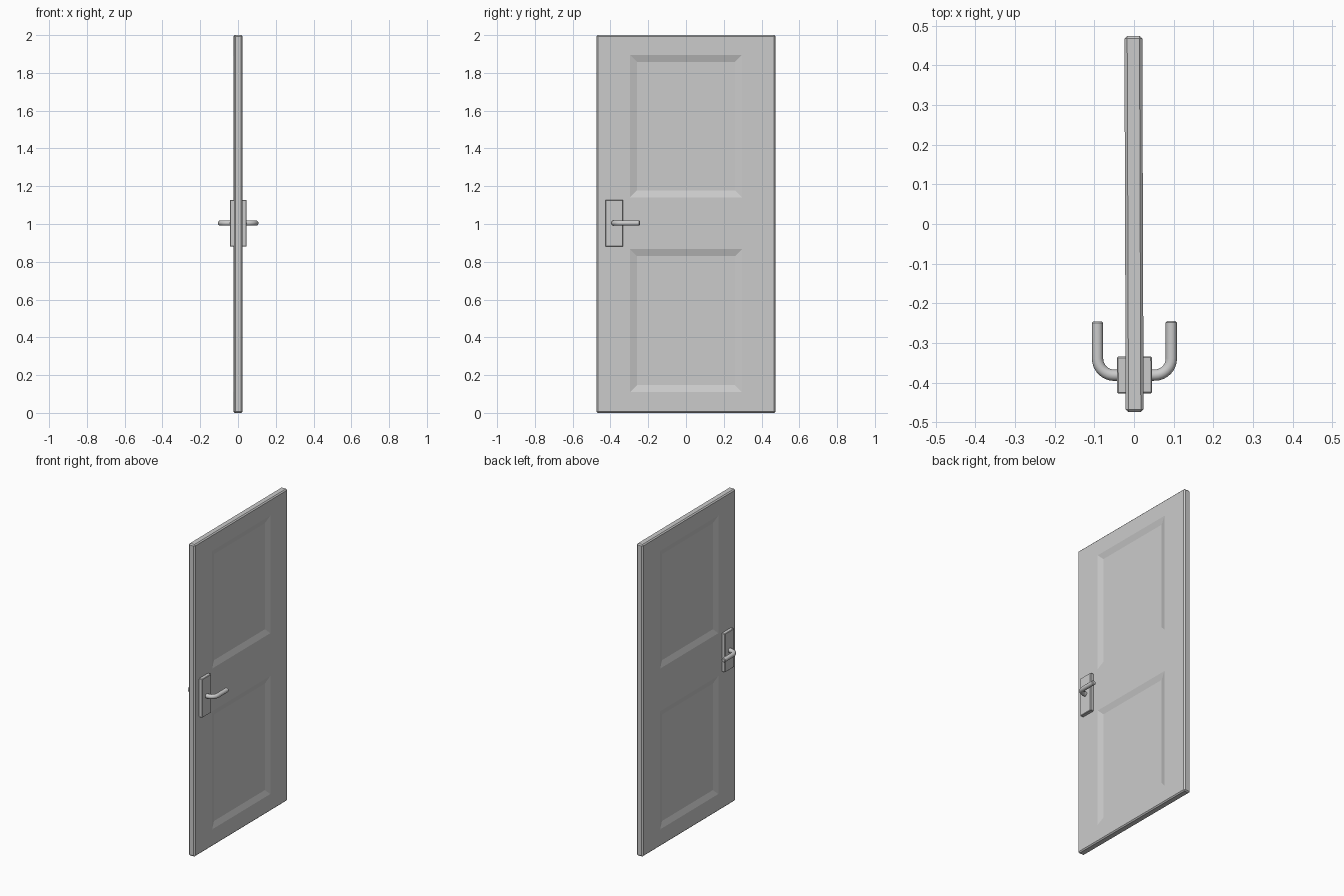
import bpy, bmesh, math
from mathutils import Vector

if "Cube" in bpy.data.objects:
    bpy.data.objects.remove(bpy.data.objects["Cube"])

TURN = 0.0035  # the leaf stands very slightly off square


def box(bm, lo, hi, chamfer, segments=1):
    """Add a chamfered box spanning lo..hi."""
    lo, hi = Vector(lo), Vector(hi)
    verts = bmesh.ops.create_cube(bm, size=1)["verts"]
    for v in verts:
        v.co = Vector(c * s for c, s in zip(v.co, hi - lo)) + (lo + hi) / 2
    edges = list({e for v in verts for e in v.link_edges})
    bmesh.ops.bevel(bm, geom=edges, offset=chamfer, segments=segments,
                    profile=0.5, affect='EDGES')


def finish(name, bm):
    mesh = bpy.data.meshes.new(name)
    bmesh.ops.recalc_face_normals(bm, faces=bm.faces)
    bm.to_mesh(mesh)
    bm.free()
    ob = bpy.data.objects.new(name, mesh)
    bpy.context.collection.objects.link(ob)
    ob.rotation_euler.z = TURN
    return ob


# Door leaf with two sunken panels on each face
PANEL_Y = 0.296
PANELS = [(0.11, 0.867), (1.141, 1.895)]
bm = bmesh.new()
box(bm, (-0.0225, -0.474, 0), (0.0225, 0.474, 2), 0.007)
cuts = [((0, y, 0), (0, 1, 0)) for y in (-PANEL_Y, PANEL_Y)]
cuts += [((0, 0, z), (0, 0, 1)) for pair in PANELS for z in pair]
for co, no in cuts:
    bmesh.ops.bisect_plane(bm, geom=bm.verts[:] + bm.edges[:] + bm.faces[:],
                           plane_co=co, plane_no=no)
bm.normal_update()
fields = []
for f in bm.faces:
    c = f.calc_center_median()
    if abs(f.normal.x) > 0.9 and abs(c.y) < PANEL_Y and any(a < c.z < b for a, b in PANELS):
        fields.append(f)
bmesh.ops.inset_individual(bm, faces=fields, thickness=0.037, use_even_offset=True)
for f in fields:
    for v in f.verts:
        v.co.x -= math.copysign(0.012, v.co.x)
finish("door_leaf", bm)

# Back plate and lever on each side
for side, s in (("right", 1), ("left", -1)):
    bm = bmesh.new()
    xs = sorted((s * 0.018, s * 0.044))
    box(bm, (xs[0], -0.427, 0.88), (xs[1], -0.334, 1.128), 0.003)
    finish("back_plate_" + side, bm)

    # Lever path: out of the plate, round the bend, along the door
    bend, reach, y0, z = 0.042, 0.093, -0.381, 1.005
    path = [(0.038, y0)]
    for i in range(9):
        a = math.pi / 2 * i / 8
        path.append((reach - bend + bend * math.sin(a), y0 + bend - bend * math.cos(a)))
    path += [(reach, -0.249), (reach, -0.245)]
    curve = bpy.data.curves.new("lever_" + side, 'CURVE')
    curve.dimensions = '3D'
    curve.bevel_depth = 0.0142
    curve.bevel_resolution = 4
    curve.use_fill_caps = True
    spline = curve.splines.new('POLY')
    spline.points.add(len(path) - 1)
    for p, (x, y) in zip(spline.points, path):
        p.co = (s * x, y, z, 1)
    spline.points[-1].radius = 0.72
    lever = bpy.data.objects.new("lever_" + side, curve)
    bpy.context.collection.objects.link(lever)
    lever.rotation_euler.z = TURN
    bpy.ops.object.select_all(action='DESELECT')
    lever.select_set(True)
    bpy.context.view_layer.objects.active = lever
    bpy.ops.object.convert(target='MESH')
    # Weld the end caps to the tube
    mesh = bpy.context.object.data
    bm = bmesh.new()
    bm.from_mesh(mesh)
    bmesh.ops.remove_doubles(bm, verts=bm.verts, dist=0.0001)
    bmesh.ops.recalc_face_normals(bm, faces=bm.faces)
    bm.to_mesh(mesh)
    bm.free()
    bpy.ops.object.shade_smooth_by_angle(angle=math.radians(35))
